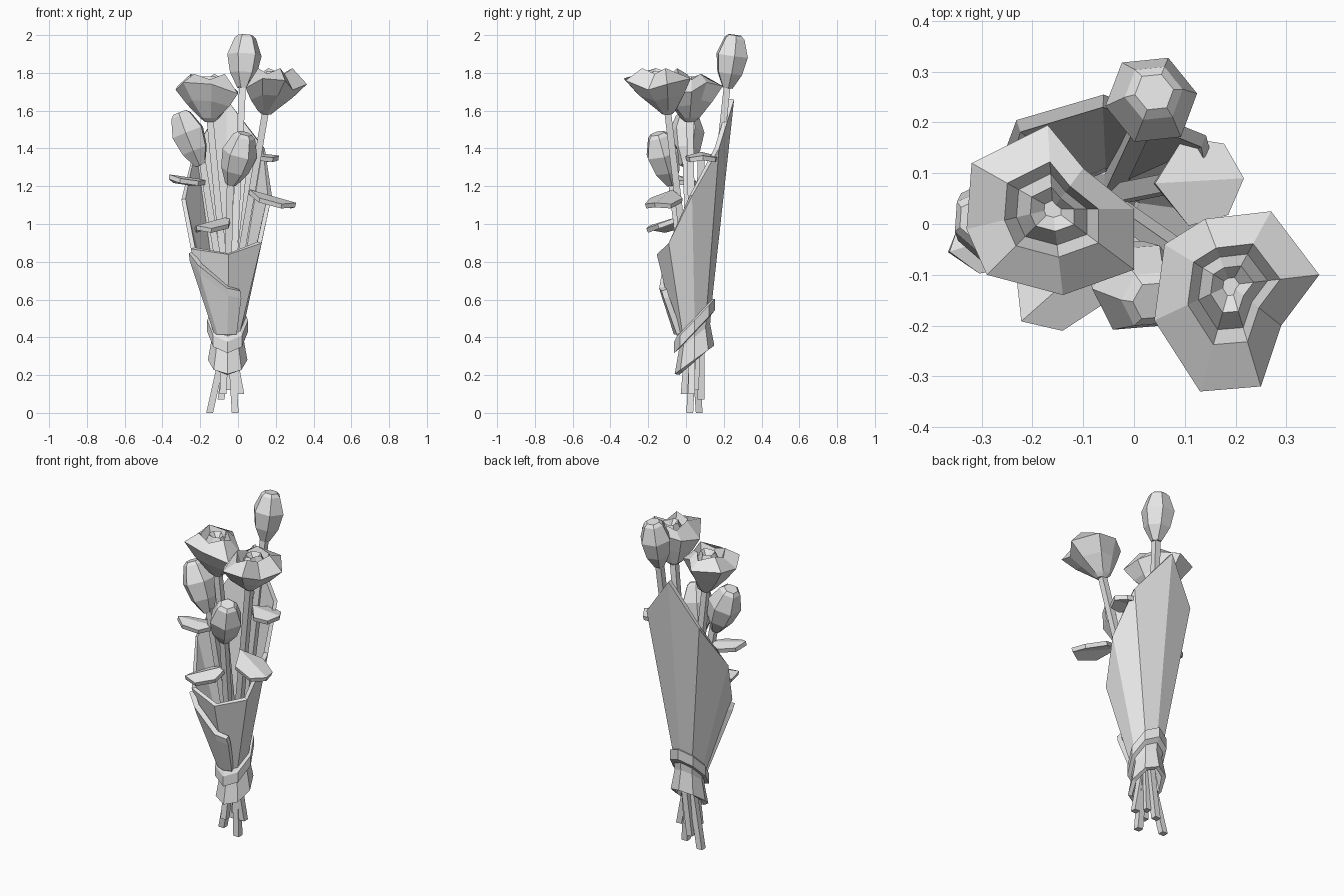
import bpy, bmesh, math, random
from mathutils import Vector

cube = bpy.data.objects.get("Cube")
if cube:
    bpy.data.objects.remove(cube, do_unlink=True)
random.seed(4)

grey = bpy.data.materials.new("plain_grey")
grey.use_nodes = True
grey.diffuse_color = (0.8, 0.8, 0.8, 1)
grey.node_tree.nodes["Principled BSDF"].inputs["Base Color"].default_value = (0.8, 0.8, 0.8, 1)


def make(name, verts, faces, thickness=0, offset=0):
    mesh = bpy.data.meshes.new(name)
    mesh.from_pydata([tuple(v) for v in verts], [], faces)
    bm = bmesh.new()
    bm.from_mesh(mesh)
    bmesh.ops.recalc_face_normals(bm, faces=bm.faces)
    bm.to_mesh(mesh)
    bm.free()
    mesh.materials.append(grey)
    obj = bpy.data.objects.new(name, mesh)
    bpy.context.collection.objects.link(obj)
    if thickness:
        mod = obj.modifiers.new("thickness", "SOLIDIFY")
        mod.thickness = thickness
        mod.offset = offset


def loft(name, rings, capped=True, **kw):
    n = len(rings[0])
    faces = [(r * n + i, r * n + (i + 1) % n, (r + 1) * n + (i + 1) % n, (r + 1) * n + i)
             for r in range(len(rings) - 1) for i in range(n)]
    if capped:
        faces += [tuple(range(n)), tuple(range((len(rings) - 1) * n, len(rings) * n))]
    make(name, [v for ring in rings for v in ring], faces, **kw)


def bud(name, base, tip, turn):
    """Closed six-sided bud between two points."""
    base, tip = Vector(base), Vector(tip)
    axis = tip - base
    rot = axis.to_track_quat("Z", "Y")
    wobble = [random.uniform(0.94, 1.06) for _ in range(6)]
    rings = []
    for t, r in [(0, 0.03), (0.28, 0.075), (0.62, 0.095), (0.94, 0.06), (1, 0.04)]:
        rings.append([])
        for i, w in enumerate(wobble):
            a = math.tau * i / 6 + turn
            local = Vector((r * w * math.cos(a), r * w * math.sin(a), t * axis.length))
            rings[-1].append(base + rot @ local)
    loft(name, rings)


def rose(name, base, centre, rim):
    """Open bloom: cup rising to an uneven rim, wide lip, hollow and small heart."""
    base, centre = Vector(base), Vector(centre)
    rings = [[] for _ in range(8)]
    for i, p in enumerate(map(Vector, rim)):
        out = Vector((p.x - centre.x, p.y - centre.y, 0))
        middle = base.lerp(centre, 0.5) + out * 0.68
        middle.z = base.z + (p.z - base.z) * 0.55
        rings[0].append(base + out.normalized() * 0.025)
        rings[1].append(base + out.normalized() * 0.05 + Vector((0, 0, 0.02)))
        rings[2].append(middle)
        rings[3].append(p)
        # Lip, hollow and heart, as (share of the radius, height from the centre)
        lip = 0.015 if i % 2 else -0.015
        for ring, (share, lift) in zip(rings[4:], [(0.56, lip), (0.42, -0.065), (0.26, 0), (0.1, -0.03)]):
            ring.append(centre + out * share + Vector((0, 0, lift)))
    loft(name, rings)


def leaf(name, base, tip, width, droop=0.015):
    """Flat pointed blade, creased along the middle."""
    base, tip = Vector(base), Vector(tip)
    along = tip - base
    side = along.cross(Vector((0, 0, 1))).normalized() * width / 2
    down = Vector((0, 0, -droop))
    verts = [base, tip]
    for s in (-1, 1):
        verts += [base + along * 0.35 + side * s + down, base + along * 0.8 + side * s * 0.8 + down]
    make(name, verts, [(0, 1, 3, 2), (0, 4, 5, 1)], 0.025)


def stem(name, points, r=0.018):
    square = [(-r, -r), (r, -r), (r, r), (-r, r)]
    loft(name, [[(x + dx, y + dy, z) for dx, dy in square] for x, y, z in points])


# Paper wrap: tilted skirt and waist, opening to a tall back point
def tilted_ring(z, radius, slope, n=8):
    ring = []
    for i in range(n):
        a = math.pi / 2 + math.tau * i / n
        y = radius * math.sin(a)
        ring.append((-0.055 + radius * math.cos(a), 0.045 + y, z + slope * y))
    return ring


rim = [(-0.06, 0.25, 1.66), (-0.23, 0.2, 1.4), (-0.295, 0.02, 1.13), (-0.245, -0.085, 0.87),
       (-0.05, -0.15, 0.84), (0.12, -0.09, 0.9), (0.175, 0.03, 1.15), (0.14, 0.17, 1.4)]
loft("paper_wrap", [tilted_ring(0.28, 0.1, 0.75), tilted_ring(0.4, 0.078, 0.9),
                    tilted_ring(0.48, 0.085, 1), rim], capped=False, thickness=0.025, offset=-0.6)

# Overlapping front fold: raised edge, then a sheet narrowing to the ribbon
edge = [Vector(p) for p in [(-0.25, -0.085, 0.85), (-0.2, -0.11, 0.785),
                            (-0.055, -0.128, 0.665), (0.01, -0.115, 0.65)]]
lower = [p + Vector((0.005, 0.012, -0.04)) for p in edge]
waist = [Vector((x, y, 0.42)) for x, y in [(-0.115, -0.01), (-0.1, -0.03), (-0.055, -0.05), (-0.01, -0.035)]]
make("paper_fold", edge + lower + waist,
     [(r + i, r + i + 1, r + i + 5, r + i + 4) for r in (0, 4) for i in range(3)], 0.03)

# Ribbon tied round the waist
loft("ribbon", [tilted_ring(0.425, 0.085, 1.05), tilted_ring(0.43, 0.108, 1.05),
                tilted_ring(0.49, 0.108, 1.05), tilted_ring(0.51, 0.085, 1.05)], capped=False)

# Stems crossing inside the ribbon
stems = {
    "left_rose_stem": [(-0.15, 0.02, 1.57), (-0.04, 0.04, 0.42), (-0.015, 0.02, 0)],
    "right_rose_stem": [(0.15, -0.1, 1.62), (-0.05, 0.04, 0.45), (-0.15, 0.07, 0)],
    "tall_bud_stem": [(0.025, 0.22, 1.75), (-0.04, 0.08, 0.45), (-0.09, 0.08, 0.07)],
    "left_bud_stem": [(-0.19, 0, 1.34), (-0.05, 0.03, 0.45), (0.015, 0.03, 0.1)],
    "front_bud_stem": [(-0.04, -0.08, 1.25), (-0.06, 0.02, 0.45), (-0.08, -0.01, 0.1)],
    "back_leaf_stem": [(0.07, 0.08, 1.36), (-0.03, 0.06, 0.45), (-0.05, 0.05, 0.12)],
}
for name, points in stems.items():
    stem(name, points)

# Closed buds
bud("tall_bud", (0.025, 0.22, 1.72), (0.04, 0.26, 2), 0.5)
bud("left_bud", (-0.2, 0, 1.31), (-0.31, 0.01, 1.59), 0)
bud("front_bud", (-0.04, -0.075, 1.21), (0.035, -0.15, 1.48), 0.3)

# Open roses
rose("left_rose", (-0.15, 0.02, 1.54), (-0.16, 0.03, 1.78),
     [(-0.17, 0.195, 1.73), (-0.32, 0.12, 1.73), (-0.33, -0.01, 1.71), (-0.29, -0.1, 1.75),
      (-0.14, -0.14, 1.74), (0, -0.09, 1.69), (0, 0.03, 1.7), (-0.1, 0.11, 1.75)])
rose("right_rose", (0.15, -0.1, 1.58), (0.19, -0.12, 1.81),
     [(0.27, 0.025, 1.77), (0.365, -0.1, 1.74), (0.29, -0.2, 1.71), (0.25, -0.32, 1.76),
      (0.13, -0.33, 1.77), (0.04, -0.19, 1.72), (0.06, -0.04, 1.76), (0.14, 0.01, 1.79)])

# Leaves on the stems
leaf("left_leaf", (-0.16, 0.01, 1.22), (-0.365, -0.055, 1.25), 0.14)
leaf("right_leaf", (0.06, -0.07, 1.17), (0.305, -0.165, 1.1), 0.18, 0.02)
leaf("front_leaf", (-0.04, -0.03, 1.03), (-0.22, -0.19, 0.98), 0.16, 0.025)
leaf("back_leaf", (0.04, 0.08, 1.37), (0.215, 0.09, 1.35), 0.17)
